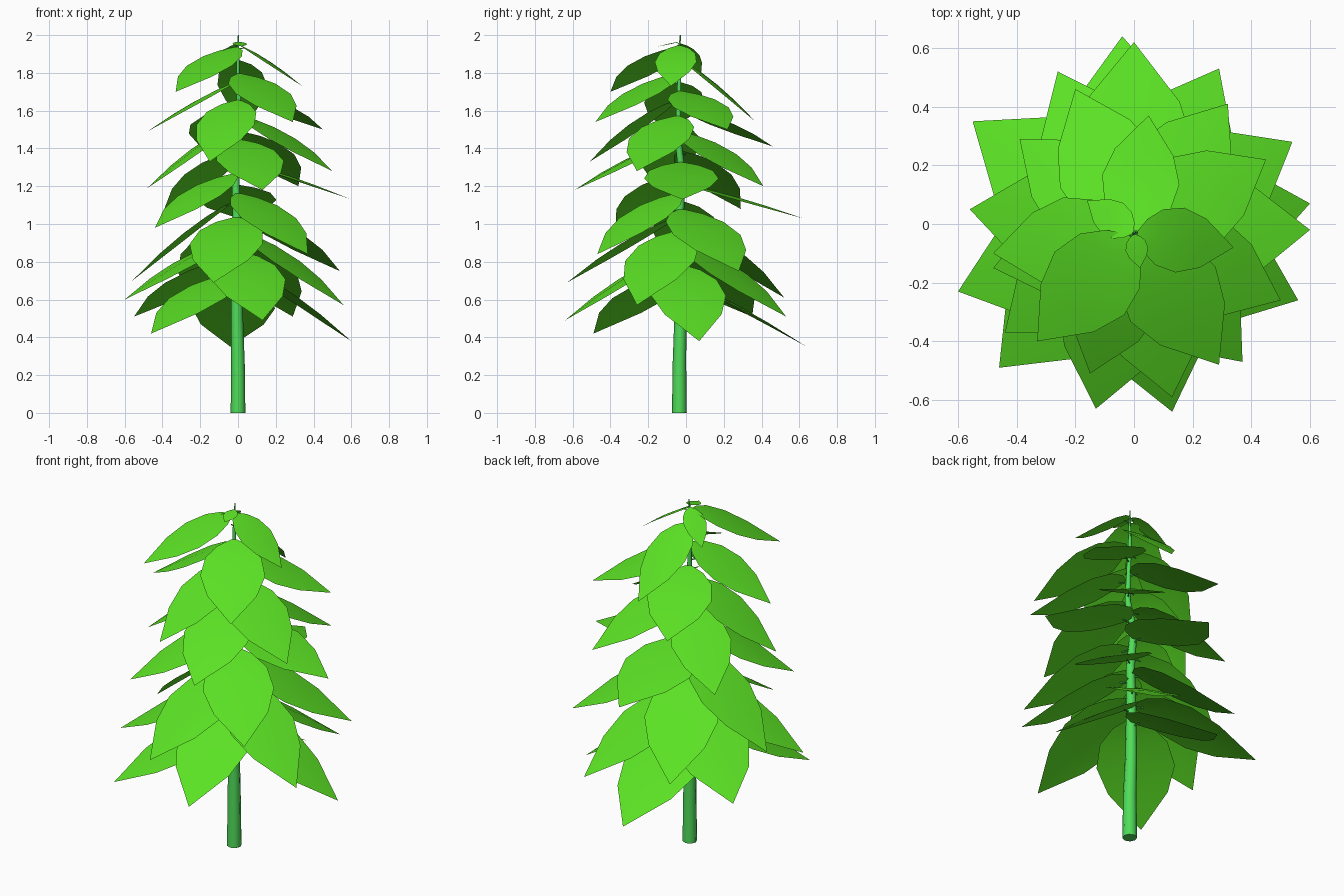
import bpy, bmesh, math
from mathutils import Vector

if "Cube" in bpy.data.objects:
    bpy.data.objects.remove(bpy.data.objects["Cube"])

def material(name, color):
    m = bpy.data.materials.new(name)
    m.diffuse_color = (*color, 1)
    m.use_nodes = True
    m.node_tree.nodes["Principled BSDF"].inputs["Base Color"].default_value = m.diffuse_color
    return m

LEAF = material("leaf_green", (0.105, 0.76, 0.018))
STEM = material("stem_green", (0.08, 0.72, 0.1))

# Leaf tips in spiral order from bottom to top (about one golden angle apart)
TIPS = [(-.04, .64, .35), (-.46, -.49, .42), (.60, .07, .38), (-.55, .35, .51),
        (.13, -.64, .49), (.29, .53, .51), (-.60, -.23, .60), (.56, -.26, .57),
        (-.26, .52, .61), (-.13, -.63, .69), (.54, .28, .75), (-.56, .05, .70),
        (.37, -.47, .84), (0, .62, 1.03), (-.44, -.37, .98), (.60, -.02, 1.13),
        (-.39, .29, 1.08), (.13, -.59, 1.18), (.32, .41, 1.20), (-.48, -.15, 1.19),
        (.50, -.26, 1.28), (-.20, .46, 1.41), (-.15, -.51, 1.33), (.45, .22, 1.50),
        (-.48, -.10, 1.49), (.29, -.48, 1.54), (.05, .37, 1.54), (-.33, -.40, 1.70),
        (.34, -.08, 1.73), (-.16, .08, 1.80), (.02, -.15, 1.94)]

# Heights where the leaves leave the stem: leaf number, z
BASES = [(0, .70), (2, .79), (9, 1.04), (13, 1.21), (17, 1.45), (22, 1.66),
         (25, 1.80), (27, 1.94), (30, 1.965)]

# Stem centre line: x, y, z, radius
PATH = [(0, -.035, 0, .039), (0, -.035, .25, .036), (-.005, -.03, .5, .032),
        (-.01, -.035, .8, .027), (-.005, -.035, 1.05, .024), (-.012, -.025, 1.2, .021),
        (-.01, -.025, 1.3, .019), (.008, -.042, 1.45, .016), (.005, -.04, 1.6, .013),
        (0, -.035, 1.8, .01), (0, -.035, 1.92, .006), (.002, -.03, 2.0, .003)]

def stem_at(z):
    for a, b in zip(PATH, PATH[1:]):
        if z <= b[2]:
            f = (z - a[2]) / (b[2] - a[2])
            return Vector(a[:3]).lerp(Vector(b[:3]), f)
    return Vector(PATH[-1][:3])

def base_height(i):
    for (a, za), (b, zb) in zip(BASES, BASES[1:]):
        if i <= b:
            return za + (zb - za) * (i - a) / (b - a)

def tubes(name, paths, mat, resolution):
    cu = bpy.data.curves.new(name, 'CURVE')
    cu.dimensions = '3D'
    cu.bevel_depth = 1
    cu.bevel_resolution = resolution
    cu.use_fill_caps = True
    for path in paths:
        sp = cu.splines.new('POLY')
        sp.points.add(len(path) - 1)
        for p, (x, y, z, r) in zip(sp.points, path):
            p.co = (x, y, z, 1)
            p.radius = r
    cu.materials.append(mat)
    ob = bpy.data.objects.new(name, cu)
    bpy.context.collection.objects.link(ob)
    bpy.ops.object.select_all(action='DESELECT')
    ob.select_set(True)
    bpy.context.view_layer.objects.active = ob
    bpy.ops.object.convert(target='MESH')
    bpy.ops.object.shade_smooth_by_angle(angle=math.radians(50))

# Leaf outline: position along the midrib, half width as share of the maximum
OUTLINE = [(.03, .1), (.11, .5), (.25, .86), (.46, 1), (.69, .76), (1, 0)]

bm = bmesh.new()
stalks = []
for i, tip in enumerate(TIPS):
    base = stem_at(base_height(i))
    tip = Vector(tip)
    flat = Vector((tip.x - base.x, tip.y - base.y, 0))
    side = Vector((-flat.y, flat.x, 0)).normalized()
    half = .325 * flat.length

    def midrib(t):
        return base + flat * t + Vector((0, 0, (tip.z - base.z) * t ** 1.25))

    # Drooping blade with a slight fold along the midrib
    rows = []
    for t, w in OUTLINE[:-1]:
        p = midrib(t)
        off = side * half * w
        fold = Vector((0, 0, -.07 * half * w))
        rows.append([bm.verts.new(p - off + fold), bm.verts.new(p), bm.verts.new(p + off + fold)])
    for a, b in zip(rows, rows[1:]):
        for k in (0, 1):
            bm.faces.new((a[k], b[k], b[k + 1], a[k + 1]))
    end = bm.verts.new(tip)
    for k in (0, 1):
        bm.faces.new((rows[-1][k], end, rows[-1][k + 1]))
    r = .002 + .005 * flat.length
    stalks.append([(*(base - Vector((0, 0, .02))), r), (*(midrib(.1) - Vector((0, 0, .005))), r * .6)])

me = bpy.data.meshes.new("leaves")
bm.normal_update()
bm.to_mesh(me)
bm.free()
me.materials.append(LEAF)
leaves = bpy.data.objects.new("leaves", me)
bpy.context.collection.objects.link(leaves)
for p in me.polygons:
    p.use_smooth = True

# Main stem and leaf stalks
tubes("stem", [PATH], STEM, 2)
tubes("leaf_stalks", stalks, STEM, 1)
